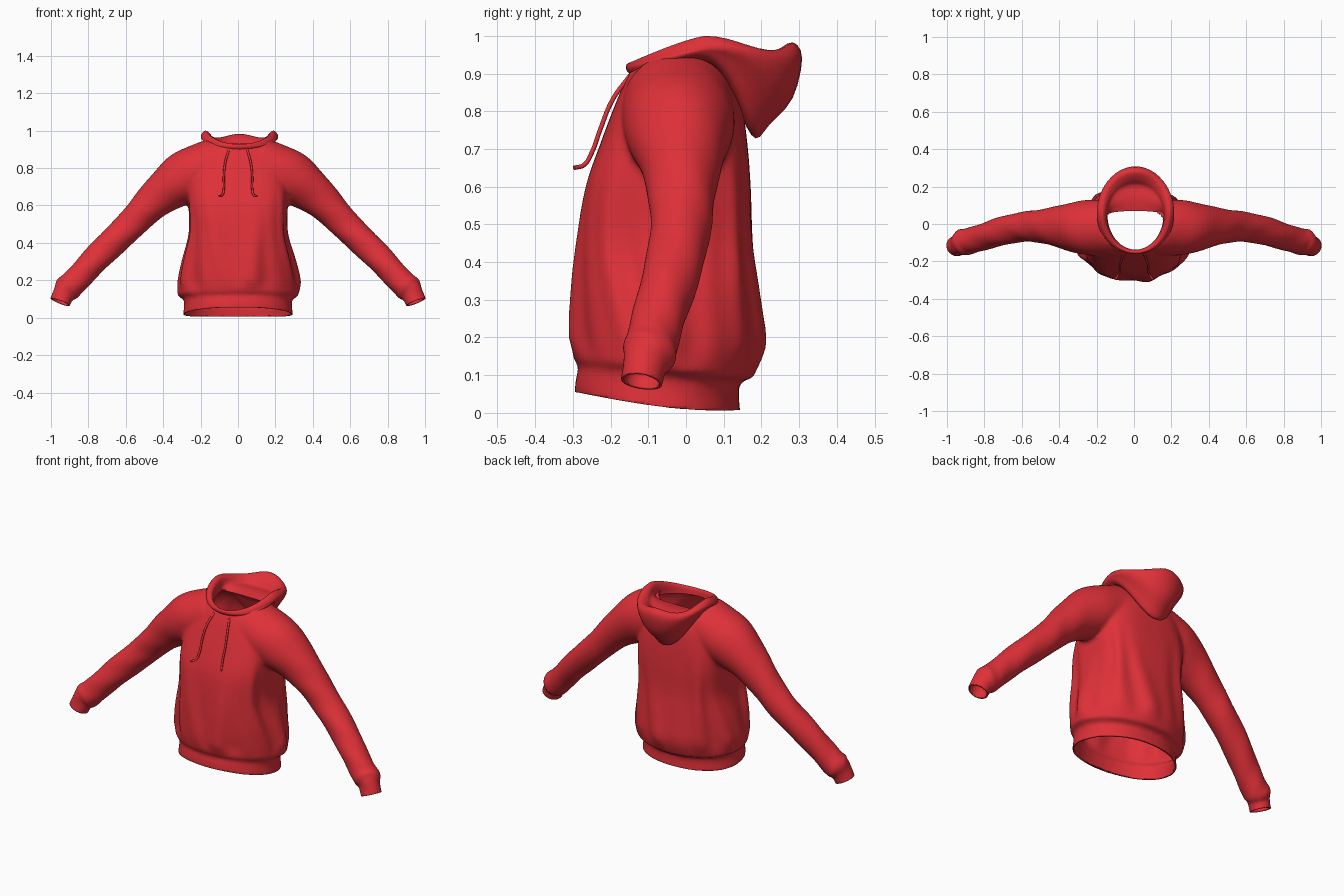
import bpy, bmesh, math
from mathutils import Vector

if "Cube" in bpy.data.objects:
    bpy.data.objects.remove(bpy.data.objects["Cube"], do_unlink=True)

red = bpy.data.materials.new("red_fleece")
red.use_nodes = True
red.diffuse_color = (0.74, 0.03, 0.04, 1)
red.node_tree.nodes["Principled BSDF"].inputs["Base Color"].default_value = red.diffuse_color


def loft(bm, rings, caps=False):
    """Skin a list of closed rings of points."""
    rows = [[bm.verts.new(p) for p in ring] for ring in rings]
    n = len(rows[0])
    for a, b in zip(rows, rows[1:]):
        for i in range(n):
            j = (i + 1) % n
            bm.faces.new((a[i], a[j], b[j], b[i]))
    if caps:
        bm.faces.new(rows[0][::-1])
        bm.faces.new(rows[-1])


def finish(name, bm):
    bmesh.ops.recalc_face_normals(bm, faces=bm.faces[:])
    mesh = bpy.data.meshes.new(name)
    bm.to_mesh(mesh)
    bm.free()
    mesh.materials.append(red)
    obj = bpy.data.objects.new(name, mesh)
    bpy.context.collection.objects.link(obj)
    return obj


def evaluated(obj):
    """Replace an object's mesh by its modified result."""
    dg = bpy.context.evaluated_depsgraph_get()
    mesh = bpy.data.meshes.new_from_object(obj.evaluated_get(dg))
    obj.modifiers.clear()
    obj.data = mesh


def smooth(obj, angle=50):
    bpy.ops.object.select_all(action='DESELECT')
    bpy.context.view_layer.objects.active = obj
    obj.select_set(True)
    bpy.ops.object.shade_smooth_by_angle(angle=math.radians(angle))


def power(v, e):
    return math.copysign(abs(v) ** e, v)


def spline(rows, steps):
    """Catmull-Rom resampling of rows of values."""
    out = []
    for i in range(len(rows) - 1):
        quad = [rows[max(0, min(len(rows) - 1, i + k))] for k in (-1, 0, 1, 2)]
        for s in range(steps):
            t = s / steps
            out.append([b + 0.5 * t * (c - a + t * (2*a - 5*b + 4*c - d + t * (3*(b - c) + d - a)))
                        for a, b, c, d in zip(*quad)])
    return out + [list(rows[-1])]


# Torso: front z, back z, half width, front y, back y, corner roundness
TORSO = [
    (.045, -.005, .295, -.297, .145, .95), (.09, .045, .288, -.292, .14, .95),
    (.122, .083, .288, -.284, .14, .95), (.142, .092, .322, -.298, .178, 1),
    (.20, .18, .326, -.308, .207, 1.04), (.30, .30, .302, -.303, .195, .88),
    (.45, .45, .262, -.288, .176, .65), (.60, .60, .264, -.265, .17, .58),
    (.72, .72, .27, -.225, .162, .66), (.82, .82, .262, -.187, .147, .78),
    (.89, .89, .23, -.157, .12, .9), (.938, .938, .178, -.13, .085, 1)]


def torso_ring(row, n=120):
    zf, zb, hx, yf, yb, e = row
    mid, hy = (yf + yb) / 2, (yb - yf) / 2
    # soft vertical folds that fade out at the waistband and chest
    fade = max(0, min(1, (zb - .10) / .08)) * max(0, min(1, (.72 - zb) / .35))
    ring = []
    for i in range(n):
        t = 2 * math.pi * i / n
        c, s = power(math.cos(t), e), power(math.sin(t), e)
        k = 1 + fade * (.024 * math.sin(9 * t + 1) + .018 * math.sin(14 * t + 6 * zb))
        ring.append((hx * c * k, mid + hy * s * k, (zf + zb) / 2 + (zb - zf) / 2 * s))
    return ring


# Sleeve: centre x, y, z and radius
SLEEVE = [
    (.10, -.02, .818, .148), (.19, -.02, .784, .15), (.29, -.018, .744, .142),
    (.41, -.013, .66, .109), (.51, -.012, .565, .088), (.60, -.016, .47, .08),
    (.72, -.042, .355, .076), (.82, -.074, .25, .071), (.885, -.092, .18, .071),
    (.915, -.1, .155, .074), (.928, -.108, .138, .059), (.958, -.121, .066, .056)]


def sleeve_rings(side, n=40):
    rows = spline(SLEEVE, 4)
    pts = [Vector(r[:3]) for r in rows]
    rings = []
    for i, row in enumerate(rows):
        t = (pts[min(i + 1, len(pts) - 1)] - pts[max(i - 1, 0)]).normalized()
        v = (Vector((0, 1, 0)) - t * t.y).normalized()
        w = t.cross(v)
        # gentle wrinkles below the shoulder
        ring = []
        for k in range(n):
            a = 2 * math.pi * k / n
            r = row[3] * (1 + min(.022, .001 * i) * math.sin(3 * a + i * 1.1))
            p = pts[i] + r * (math.cos(a) * v + math.sin(a) * w)
            ring.append((p.x * side, p.y, p.z))
        rings.append(ring)
    return rings


# Fuse torso and sleeves into one smooth garment
bm = bmesh.new()
loft(bm, [torso_ring(r) for r in TORSO[:4]] +
     [torso_ring(r) for r in spline(TORSO[3:], 4)[1:]], caps=True)
for side in (1, -1):
    loft(bm, sleeve_rings(side), caps=True)
body = finish("sweater_body", bm)
remesh = body.modifiers.new("fuse", 'REMESH')
remesh.mode = 'VOXEL'
remesh.voxel_size = .01
relax = body.modifiers.new("relax", 'SMOOTH')
relax.factor, relax.iterations = .5, 7
evaluated(body)

# Open the hem, cuffs and neck
bm = bmesh.new()
bm.from_mesh(body.data)


def cut(faces, point, normal):
    geom = set(faces)
    for f in faces:
        geom.update(f.edges)
        geom.update(f.verts)
    bmesh.ops.bisect_plane(bm, geom=list(geom), plane_co=point, plane_no=normal, clear_outer=True)


cut([f for f in bm.faces if f.calc_center_median().z < .09 and abs(f.calc_center_median().x) < .5],
    (0, -.075, .033), (0, -.1, -1))
for side in (1, -1):
    cut([f for f in bm.faces if f.calc_center_median().x * side > .8],
        (.951 * side, -.117, .083), (.36 * side, -.15, -.9))
neck = [f for f in bm.faces if f.calc_center_median().z > .82 and f.normal.z > 0
        and (f.calc_center_median().x / .172) ** 2 + ((f.calc_center_median().y + .02) / .127) ** 2 < 1]
bmesh.ops.delete(bm, geom=neck, context='FACES')

# Let the sides of the waistband sag
for v in bm.verts:
    if v.co.z < .12 and abs(v.co.x) < .5:
        v.co.z -= .021 * max(0, 1 - ((v.co.y + .06) / .225) ** 2) * (1 - v.co.z / .12)
bm.to_mesh(body.data)
bm.free()
body.data.materials.clear()
body.data.materials.append(red)
cloth = body.modifiers.new("cloth_thickness", 'SOLIDIFY')
cloth.thickness, cloth.offset = .008, -1
smooth(body)

# Hood: front y, z / side x, y, z / back y, z / dip behind the shoulders,
# from the outer neckline over the rim to the lining
HOOD = [
    (-.145, .895, .188, .00, .942, .11, .88, 0),
    (-.153, .902, .198, .02, .950, .15, .78, 0),
    (-.157, .908, .202, .03, .955, .185, .728, 0),
    (-.159, .913, .205, .04, .960, .222, .765, 0),
    (-.159, .919, .207, .06, .968, .283, .835, .01),
    (-.157, .925, .203, .06, .982, .308, .94, .02),
    (-.151, .928, .183, .05, 1.00, .283, .983, .03),
    (-.145, .924, .163, .05, .990, .235, .955, .025),
    (-.141, .915, .155, .05, .965, .205, .925, .01),
    (-.139, .905, .153, .05, .945, .14, .93, 0),
    (-.137, .890, .150, .05, .922, .07, .92, 0)]


def hood_ring(row, n=48):
    yf, zf, sx, sy, sz, yb, zb, dip = row
    ring = []
    for i in range(n):
        t = 2 * math.pi * i / n
        c, s = math.cos(t), math.sin(t)
        y, z, e = (yb, zb, 2.6) if c > 0 else (yf, zf, 1.25)
        k = abs(c)
        sag = dip * math.sin(2 * t) ** 2 if c > 0 else 0
        ring.append((sx * s + .008, sy + (y - sy) * k, sz + (z - sz) * k ** e - sag))
    return ring


bm = bmesh.new()
loft(bm, [hood_ring(r) for r in spline(HOOD, 3)])
hood = finish("hood", bm)
smooth(hood, 70)

# Drawstrings
for side, name in ((1, "left_drawstring"), (-1, "right_drawstring")):
    curve = bpy.data.curves.new(name, 'CURVE')
    curve.dimensions = '3D'
    curve.bevel_depth, curve.bevel_resolution = .006, 3
    curve.use_fill_caps = True
    path = [(.05, -.15, .893), (.068, -.195, .83), (.076, -.228, .75),
            (.076, -.25, .69), (.083, -.27, .658), (.1, -.297, .65)]
    sp = curve.splines.new('BEZIER')
    sp.bezier_points.add(len(path) - 1)
    for bp, (x, y, z) in zip(sp.bezier_points, path):
        bp.co = (x * side, y, z)
        bp.handle_left_type = bp.handle_right_type = 'AUTO'
    curve.materials.append(red)
    cord = bpy.data.objects.new(name, curve)
    bpy.context.collection.objects.link(cord)
